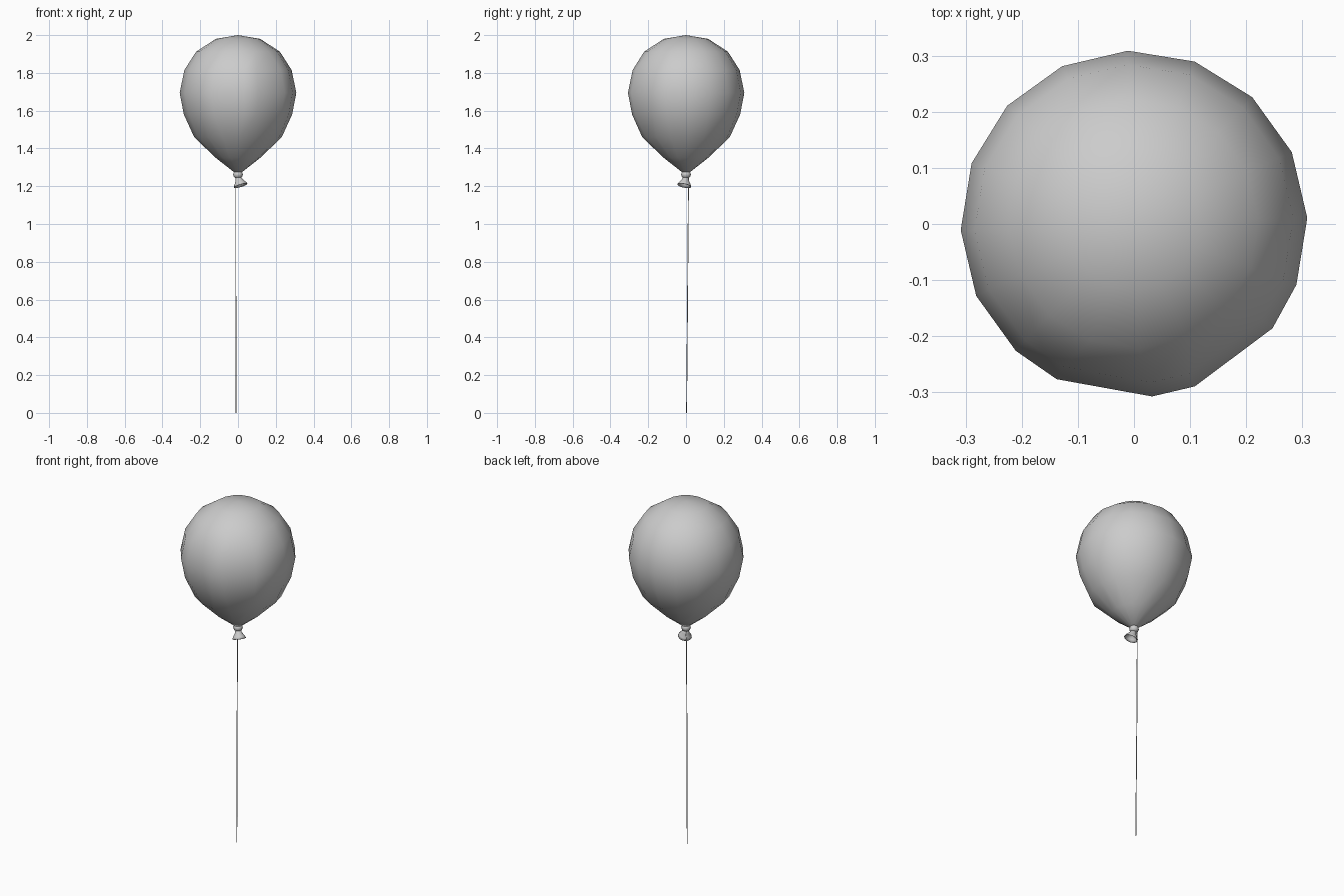
import bpy, bmesh, math
from mathutils import Vector

if "Cube" in bpy.data.objects:
    bpy.data.objects.remove(bpy.data.objects["Cube"], do_unlink=True)

mat = bpy.data.materials.new("soft_grey")
mat.use_nodes = True
grey = (0.6, 0.6, 0.6, 1)
mat.diffuse_color = grey
mat.node_tree.nodes["Principled BSDF"].inputs["Base Color"].default_value = grey


def loft(name, rings, cap_start=True, cap_end=True):
    """Skin a list of point rings; a one-point ring makes a pole."""
    bm = bmesh.new()
    loops = [[bm.verts.new(p) for p in ring] for ring in rings]
    for a, b in zip(loops, loops[1:]):
        n = max(len(a), len(b))
        for i in range(n):
            j = (i + 1) % n
            if len(b) == 1:
                bm.faces.new((a[i], a[j], b[0]))
            else:
                bm.faces.new((a[i], a[j], b[j], b[i]))
    if cap_start:
        bm.faces.new(loops[0][::-1])
    if cap_end and len(loops[-1]) > 2:
        bm.faces.new(loops[-1])
    bmesh.ops.recalc_face_normals(bm, faces=bm.faces)
    me = bpy.data.meshes.new(name)
    bm.to_mesh(me)
    bm.free()
    me.materials.append(mat)
    me.shade_smooth()
    ob = bpy.data.objects.new(name, me)
    bpy.context.collection.objects.link(ob)
    return ob


def ring(center, axis, radius, sides):
    rot = Vector((0, 0, 1)).rotation_difference(Vector(axis))
    return [Vector(center) + rot @ Vector((radius * math.cos(t), radius * math.sin(t), 0))
            for t in (math.tau * i / sides for i in range(sides))]


# Balloon body: sixteen sides, with a few front columns nudged sideways
SIDES = 16
nudge = {11: -6, 12: 4, 13: -4, 14: 6}
profile = [(0.018, 1.272), (0.12, 1.352), (0.232, 1.46), (0.287, 1.58), (0.309, 1.695),
           (0.284, 1.815), (0.222, 1.912), (0.118, 1.98)]
body = []
for r, z in profile:
    shift = 1 if 1.5 < z < 1.85 else 0
    angles = [math.radians(2 + 22.5 * i + shift * nudge.get(i, 0)) for i in range(SIDES)]
    body.append([(r * math.cos(t), r * math.sin(t), z) for t in angles])
body.append([(0, 0, 2.0)])
loft("balloon_body", body)

# Knot: small bead under the body
bead = [(0.012, 1.282), (0.022, 1.274), (0.026, 1.262), (0.022, 1.25), (0.012, 1.242)]
loft("knot", [ring((0, 0, z), (0, 0, 1), r, 12) for r, z in bead])

# Neck: tilted, open flare with an inner wall
axis = Vector((0.3, -0.2, -1)).normalized()
top = Vector((0, 0, 1.25))
flare = [(0.014, 0), (0.019, 0.018), (0.032, 0.038), (0.038, 0.05),
         (0.035, 0.051), (0.028, 0.038), (0.013, 0.016)]
loft("neck_flare", [ring(top + axis * d, axis, r, 12) for r, d in flare])

# String: thin cord hanging from the back of the knot
path = [(-0.008, 0.014, 1.25), (-0.012, 0.013, 1.2), (-0.012, 0.009, 0.7), (-0.01, 0.003, 0)]
loft("string", [ring(p, (0, 0, 1), 0.0025, 6) for p in path])
